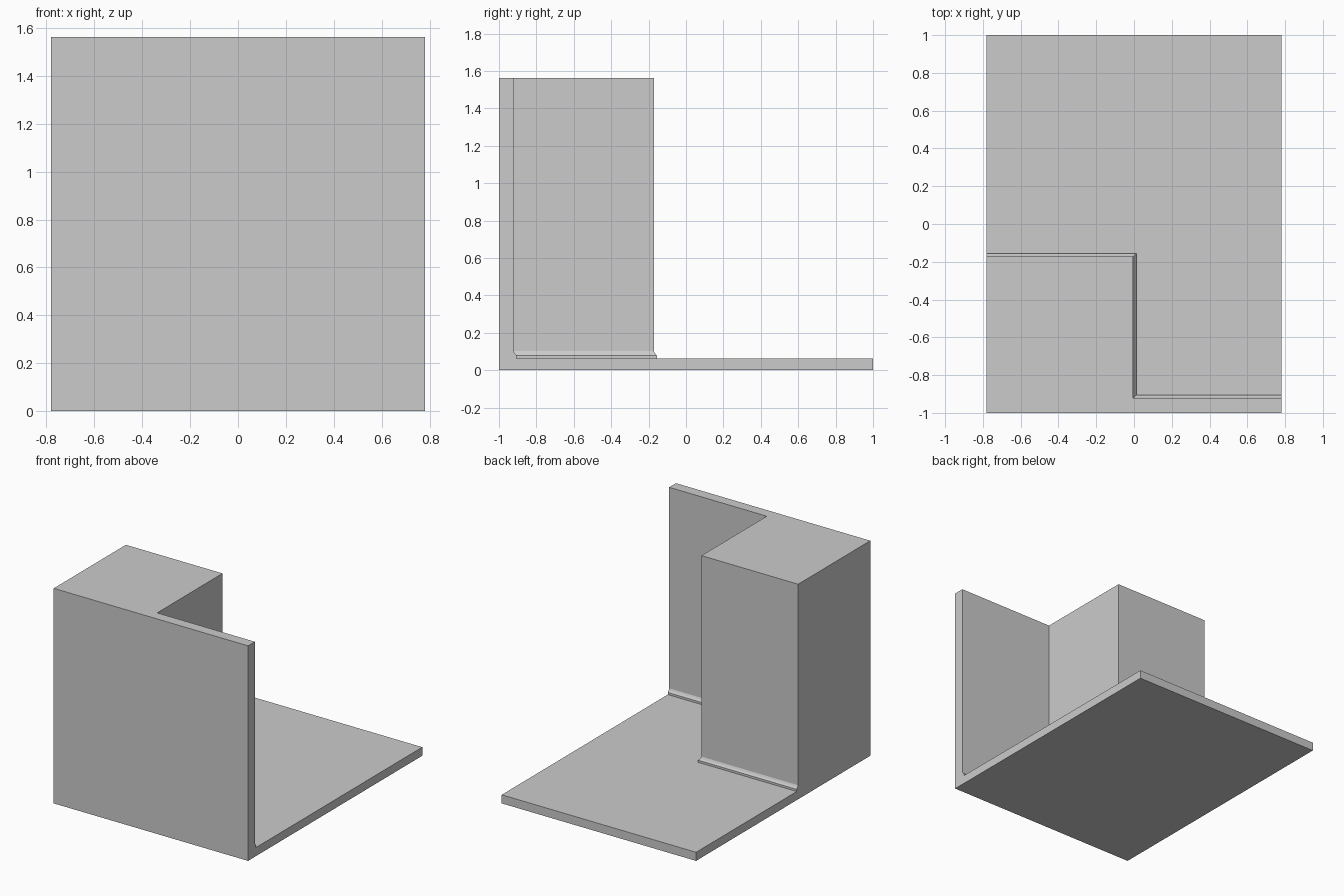
import bpy
import bmesh

if "Cube" in bpy.data.objects:
    bpy.data.objects.remove(bpy.data.objects["Cube"])

HW, FRONT, BACK = 0.781, -1.0, 1.0      # footprint
FLOOR, TOP = 0.0625, 1.5625             # floor thickness, wall height

# Inner wall line in plan (left to right): (x, y, x weight of the mitre offset)
path = [(-HW, -0.172, 0), (-0.004, -0.172, 1), (-0.004, -0.922, 1), (HW, -0.922, 0)]
# Skirting and wall section: (offset out from the wall, height)
section = [(0.016, FLOOR), (0.016, 0.078), (0.006, 0.09), (0.0, 0.102), (0.0, TOP)]

bm = bmesh.new()


def vert(x, y, z):
    return bm.verts.new((x, y, z))


# Inner wall and skirting: sweep the section along the stepped path
rings = [[vert(x + d * mx, y + d, z) for x, y, mx in path] for d, z in section]
for low, high in zip(rings, rings[1:]):
    for i in range(len(path) - 1):
        bm.faces.new((low[i], low[i + 1], high[i + 1], high[i]))

# Outer corners of the shell, as left/right pairs
back_top = [vert(s * HW, BACK, FLOOR) for s in (-1, 1)]
back_low = [vert(s * HW, BACK, 0) for s in (-1, 1)]
front_low = [vert(s * HW, FRONT, 0) for s in (-1, 1)]
front_top = [vert(s * HW, FRONT, TOP) for s in (-1, 1)]

# Floor surface and wall top
bm.faces.new(rings[0] + back_top[::-1])
bm.faces.new(rings[-1] + front_top[::-1])

# Back edge, underside and front face
outline = [back_top, back_low, front_low, front_top]
for a, b in zip(outline, outline[1:]):
    bm.faces.new((a[0], a[1], b[1], b[0]))

# Left and right end profiles
for side, end in ((0, 0), (1, -1)):
    bm.faces.new([r[end] for r in reversed(rings)] + [p[side] for p in outline])

bmesh.ops.recalc_face_normals(bm, faces=bm.faces[:])
mesh = bpy.data.meshes.new("floor_and_stepped_wall")
bm.to_mesh(mesh)
bm.free()
bpy.context.collection.objects.link(bpy.data.objects.new("floor_and_stepped_wall", mesh))
